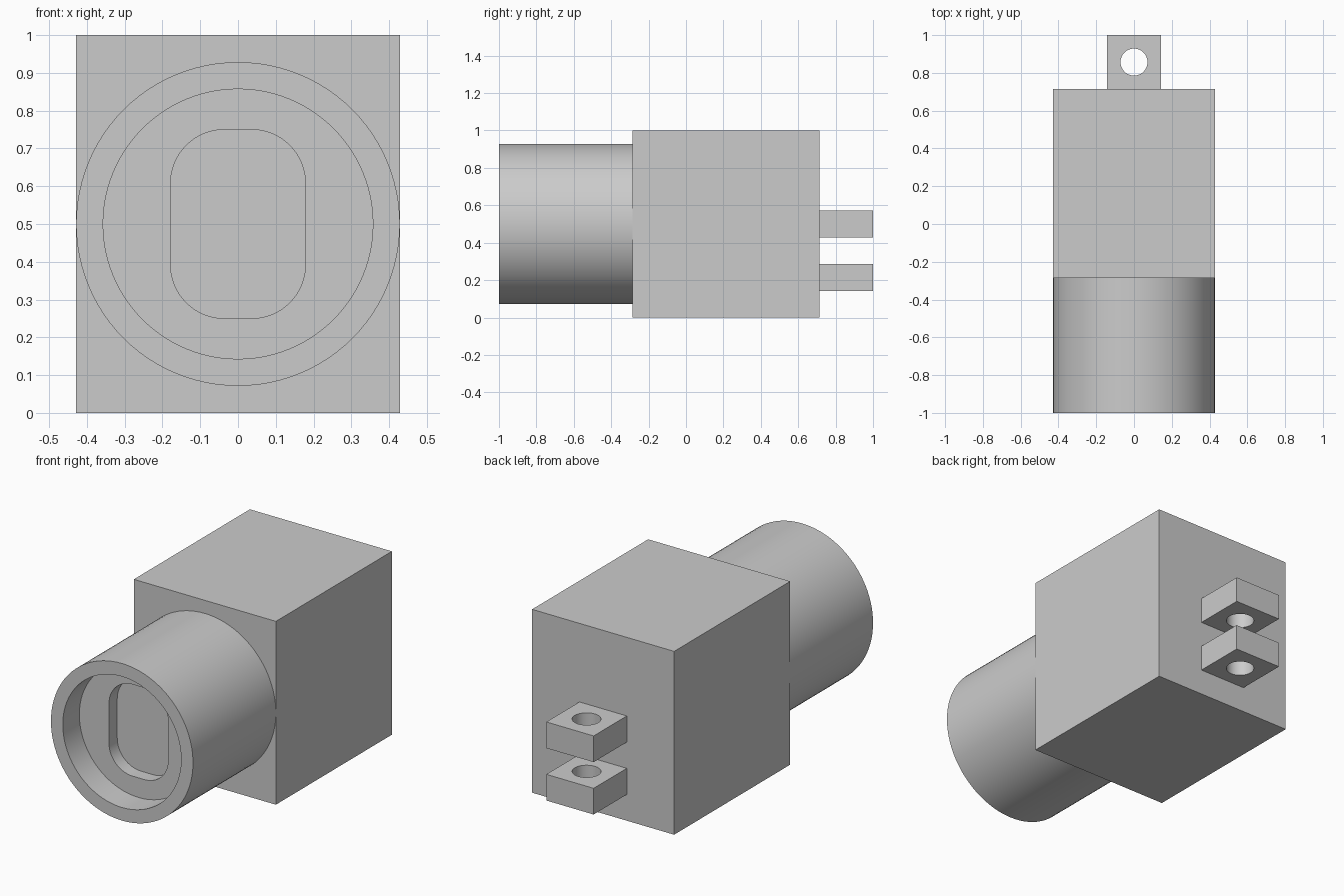
import bpy
import bmesh
from math import radians, pi, cos, sin
from mathutils import Matrix, Vector

U = 1 / 7  # base module of the design
MID_Z = 0.5
FRONT, BODY_FRONT, BODY_BACK, BACK = -1.0, -2 * U, 5 * U, 1.0

cube = bpy.data.objects.get("Cube")
if cube:
    bpy.data.objects.remove(cube, do_unlink=True)

grey = bpy.data.materials.new("plain grey")
grey.use_nodes = True
grey.diffuse_color = (0.6, 0.6, 0.6, 1)
grey.node_tree.nodes["Principled BSDF"].inputs["Base Color"].default_value = (0.6, 0.6, 0.6, 1)


def finish(name, bm):
    bmesh.ops.recalc_face_normals(bm, faces=bm.faces)
    mesh = bpy.data.meshes.new(name)
    bm.to_mesh(mesh)
    bm.free()
    mesh.materials.append(grey)
    obj = bpy.data.objects.new(name, mesh)
    bpy.context.collection.objects.link(obj)
    return obj


def box(name, low, high):
    low, high = Vector(low), Vector(high)
    bm = bmesh.new()
    bmesh.ops.create_cube(bm, size=1)
    bmesh.ops.scale(bm, vec=high - low, verts=bm.verts)
    bmesh.ops.translate(bm, vec=(low + high) / 2, verts=bm.verts)
    return finish(name, bm)


def cylinder(name, radius, depth, centre, along_y=False, sides=96):
    bm = bmesh.new()
    turn = Matrix.Rotation(pi / 2 if along_y else 0, 4, "X")
    bmesh.ops.create_cone(bm, cap_ends=True, segments=sides, radius1=radius, radius2=radius,
                          depth=depth, matrix=Matrix.Translation(centre) @ turn)
    return finish(name, bm)


def rounded_prism(name, half_x, half_z, radius, y0, y1, steps=16):
    """Rounded rectangle in the xz plane, extruded along y."""
    bm = bmesh.new()
    ring = []
    for corner, (sx, sz) in enumerate(((1, 1), (-1, 1), (-1, -1), (1, -1))):
        for i in range(steps + 1):
            a = (corner + i / steps) * pi / 2
            ring.append(bm.verts.new((sx * (half_x - radius) + radius * cos(a), y0,
                                      MID_Z + sz * (half_z - radius) + radius * sin(a))))
    face = bm.faces.new(ring)
    new = bmesh.ops.extrude_face_region(bm, geom=[face], use_keep_orig=True)["geom"]
    bmesh.ops.translate(bm, vec=(0, y1 - y0, 0),
                        verts=[g for g in new if isinstance(g, bmesh.types.BMVert)])
    return finish(name, bm)


def activate(obj):
    bpy.ops.object.select_all(action="DESELECT")
    obj.select_set(True)
    bpy.context.view_layer.objects.active = obj


def cut(obj, cutter):
    mod = obj.modifiers.new("cut", "BOOLEAN")
    mod.operation, mod.solver, mod.object = "DIFFERENCE", "EXACT", cutter
    activate(obj)
    bpy.ops.object.modifier_apply(modifier=mod.name)
    bpy.data.objects.remove(cutter, do_unlink=True)


def smooth(obj):
    activate(obj)
    bpy.ops.object.shade_smooth_by_angle(angle=radians(30))


# Main block
box("body_block", (-3 * U, BODY_FRONT, 0), (3 * U, BODY_BACK, 1))

# Barrel with a round counterbore and a rounded slot recess in its floor
barrel = cylinder("barrel", 3 * U, BODY_FRONT - FRONT,
                  (0, (FRONT + BODY_FRONT) / 2, MID_Z), along_y=True)
cut(barrel, cylinder("bore_cutter", 2.5 * U, 2 * U, (0, FRONT, MID_Z), along_y=True))
cut(barrel, rounded_prism("slot_cutter", 1.25 * U, 1.75 * U, U, FRONT, FRONT + 1.5 * U))
smooth(barrel)

# Two rear lugs with vertical pin holes
for name, z in (("lower_lug", U), ("upper_lug", 3 * U)):
    lug = box(name, (-U, BODY_BACK, z), (U, BACK, z + U))
    cut(lug, cylinder("pin_cutter", U / 2, 2 * U, (0, BACK - U, z + U / 2), sides=48))
    smooth(lug)
